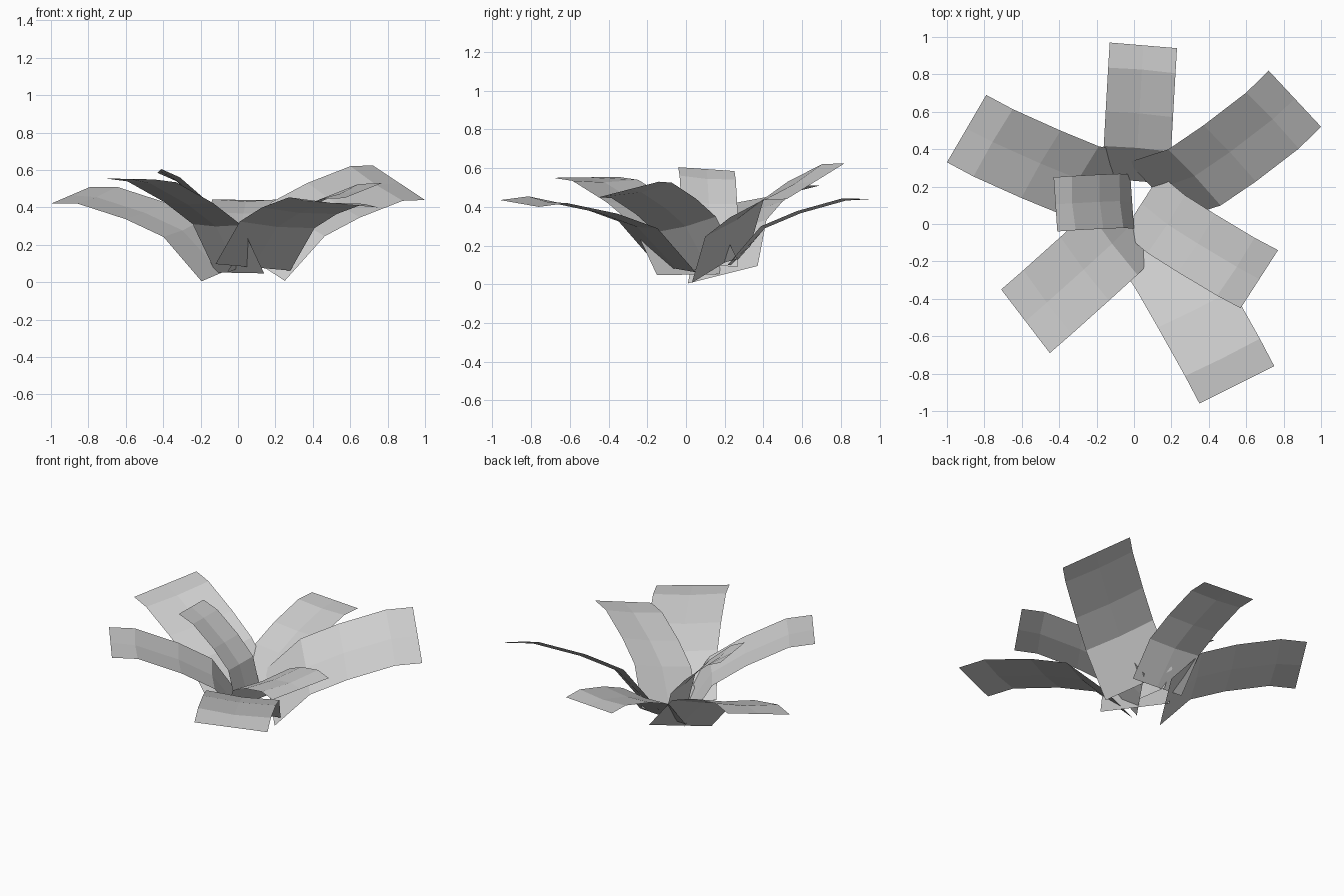
import bpy
import bmesh
from mathutils import Vector

cube = bpy.data.objects.get("Cube")
if cube:
    bpy.data.objects.remove(cube, do_unlink=True)

GREY = (0.62, 0.62, 0.62, 1)
leaf_grey = bpy.data.materials.new("leaf_grey")
leaf_grey.use_nodes = True
leaf_grey.diffuse_color = GREY
leaf_grey.node_tree.nodes["Principled BSDF"].inputs["Base Color"].default_value = GREY

# Shared blade profile: distance along the chord, upward arch (both per length)
PROFILE = [(0, 0), (.3, .135), (.55, .125), (.85, .075), (1, 0)]
CREASE = 0.012


def make_leaf(name, base, tip_a, tip_b):
    """Flat-shaded strip from the base centre to the two tip corners."""
    base, tip_a, tip_b = Vector(base), Vector(tip_a), Vector(tip_b)
    half = (tip_b - tip_a) / 2
    chord = (tip_a + tip_b) / 2 - base
    up = chord.cross(half).normalized()
    if up.z < 0:
        up.negate()
    bm = bmesh.new()
    rows = []
    for along, arch in PROFILE:
        centre = base + chord * along + up * arch * chord.length
        crease = up * CREASE if 0 < along < 1 else Vector()
        rows.append([bm.verts.new(centre + half * side - crease * (1 - abs(side)))
                     for side in (-1, 0, 1)])
    for low, high in zip(rows, rows[1:]):
        for i in range(2):
            bm.faces.new((low[i], low[i + 1], high[i + 1], high[i]))
    bmesh.ops.recalc_face_normals(bm, faces=bm.faces)
    if sum(f.normal.z for f in bm.faces) < 0:
        bmesh.ops.reverse_faces(bm, faces=bm.faces)
    mesh = bpy.data.meshes.new(name)
    bm.to_mesh(mesh)
    bm.free()
    mesh.materials.append(leaf_grey)
    bpy.context.collection.objects.link(bpy.data.objects.new(name, mesh))


# Seven leaves around the crown: base centre, then the tip corners
make_leaf("back_leaf", (.01, .23, .1), (-.13, .97, .44), (.23, .94, .44))
make_leaf("back_left_leaf", (.11, .18, .1), (.72, .82, .625), (1, .52, .44))
make_leaf("back_right_leaf", (-.09, .19, .05), (-.79, .69, .51), (-1, .33, .42))
make_leaf("upright_right_leaf", (-.01, .12, .1), (-.43, .25, .585), (-.41, -.04, .605))
make_leaf("front_right_leaf", (.01, .02, .05), (-.71, -.35, .555), (-.45, -.69, .55))
make_leaf("front_left_leaf", (.08, -.05, .08), (.35, -.96, .435), (.75, -.76, .4))
make_leaf("side_left_leaf", (.04, .11, .09), (.77, -.14, .53), (.57, -.45, .45))
